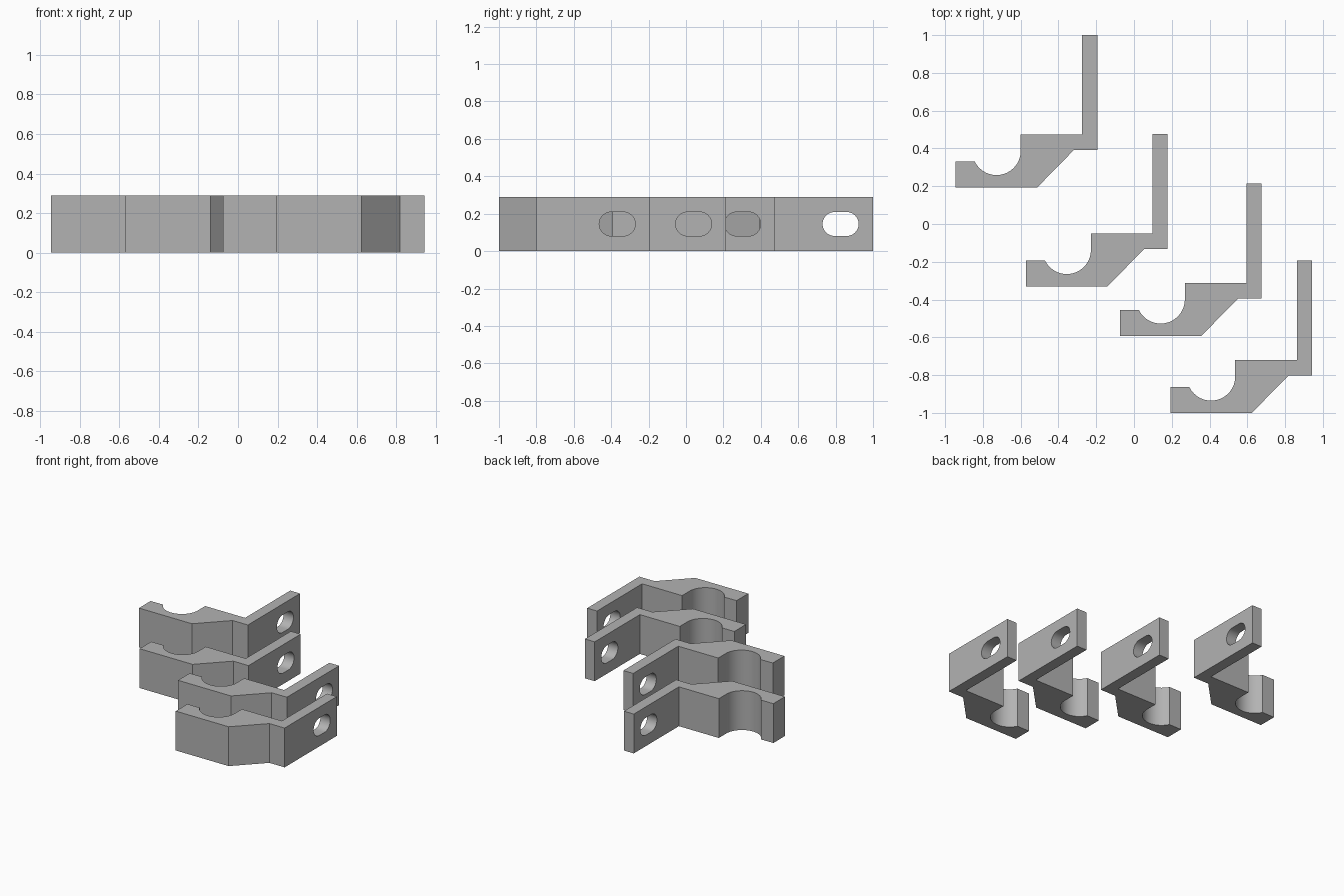
import bpy, bmesh
from math import cos, sin, pi, radians
from mathutils import Vector

if "Cube" in bpy.data.objects:
    bpy.data.objects.remove(bpy.data.objects["Cube"])

HEIGHT = 0.29

grey = bpy.data.materials.new("plain grey")
grey.use_nodes = True
grey.diffuse_color = (0.45, 0.45, 0.45, 1)
grey.node_tree.nodes["Principled BSDF"].inputs["Base Color"].default_value = grey.diffuse_color


def arc(cx, cy, r, start, end, steps):
    """Points along a circular arc, angles in degrees."""
    angles = [radians(start + (end - start) * i / steps) for i in range(steps + 1)]
    return [(cx + r * cos(a), cy + r * sin(a)) for a in angles]


def prism(name, points, push):
    """Extrude a closed outline of 3D points along a vector."""
    bm = bmesh.new()
    face = bm.faces.new([bm.verts.new(p) for p in points])
    top = bmesh.ops.extrude_face_region(bm, geom=[face])["geom"]
    bmesh.ops.translate(bm, vec=Vector(push),
                        verts=[v for v in top if isinstance(v, bmesh.types.BMVert)])
    bmesh.ops.recalc_face_normals(bm, faces=bm.faces)
    mesh = bpy.data.meshes.new(name)
    bm.to_mesh(mesh)
    bm.free()
    obj = bpy.data.objects.new(name, mesh)
    bpy.context.collection.objects.link(obj)
    return obj


# Bracket outline: foot, slanted web, upright arm, round pipe cradle
outline = [(0, 0), (0.432, 0), (0.626, 0.198), (0.75, 0.198), (0.75, 0.806),
           (0.67, 0.806), (0.67, 0.28), (0.344, 0.28)]
outline += arc(0.216, 0.193, 0.128, 0, -154, 32)
outline += [(0, 0.136)]
bracket = prism("bracket_1", [(x, y, 0) for x, y in outline], (0, 0, HEIGHT))
bracket.data.materials.append(grey)

# Rounded slot through the arm
r, mid = 0.064, HEIGHT / 2
slot = arc(0.665, mid, r, -90, 90, 16) + arc(0.6, mid, r, 90, 270, 16)
cutter = prism("slot_cutter", [(0.6, y, z) for y, z in slot], (0.25, 0, 0))
cutter.data.materials.append(grey)
cutter.hide_render = True

cut = bracket.modifiers.new("slot", "BOOLEAN")
cut.operation = "DIFFERENCE"
cut.solver = "EXACT"
cut.object = cutter
bpy.ops.object.select_all(action="DESELECT")
bpy.context.view_layer.objects.active = bracket
bracket.select_set(True)
bpy.ops.object.modifier_apply(modifier=cut.name)
bpy.data.objects.remove(cutter)
bpy.ops.object.shade_smooth_by_angle(angle=radians(25))

# Four identical brackets laid out in a staggered row
spots = [(-0.944, 0.194), (-0.572, -0.33), (-0.075, -0.592), (0.192, -1.0)]
for i, (x, y) in enumerate(spots):
    obj = bracket
    if i:
        obj = bracket.copy()
        obj.name = f"bracket_{i + 1}"
        bpy.context.collection.objects.link(obj)
    obj.location = (x, y, 0)
